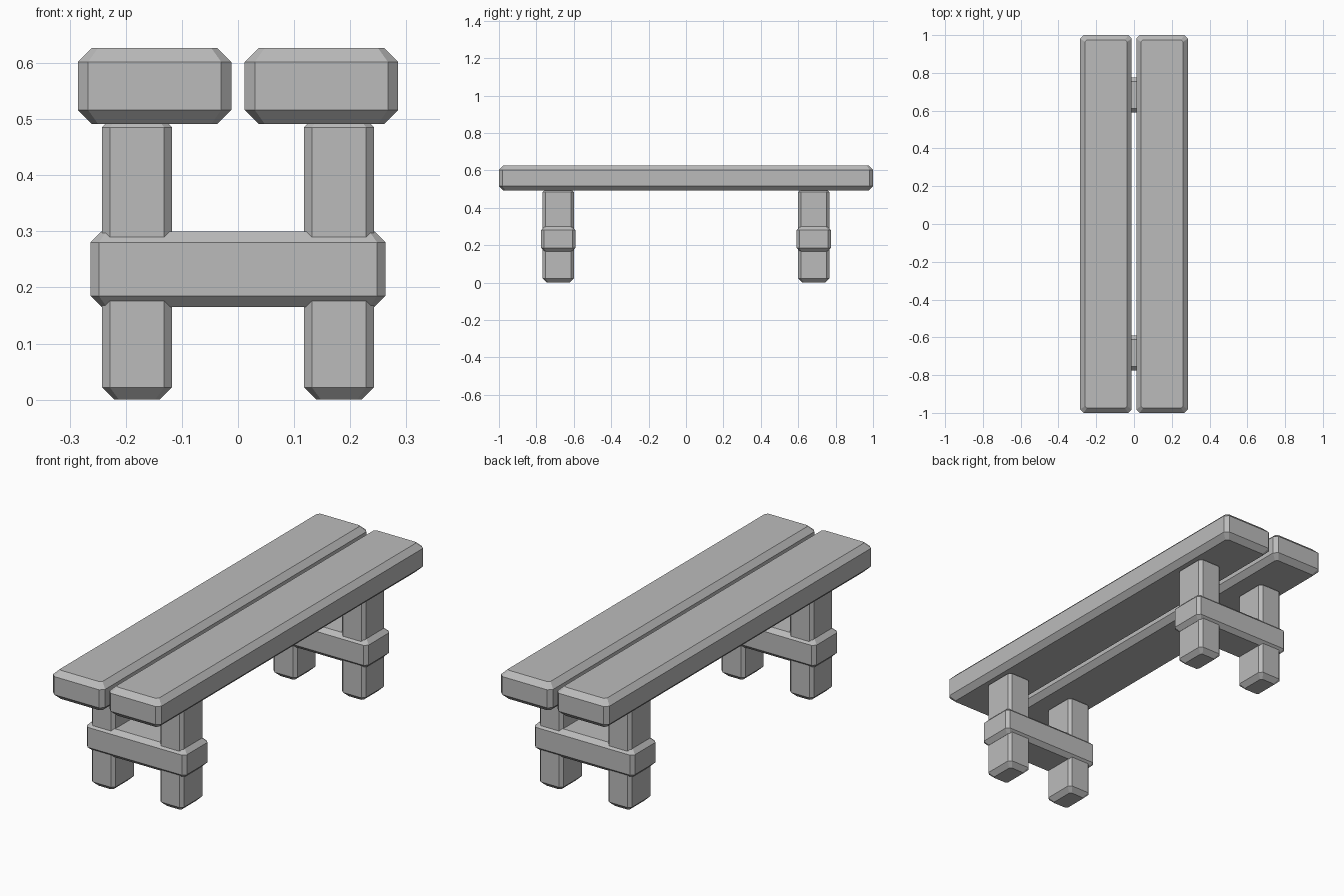
import bpy, bmesh

if "Cube" in bpy.data.objects:
    bpy.data.objects.remove(bpy.data.objects["Cube"])

grey = bpy.data.materials.new("stone grey")
grey.diffuse_color = (0.5, 0.5, 0.5, 1)
grey.use_nodes = True
grey.node_tree.nodes["Principled BSDF"].inputs["Base Color"].default_value = grey.diffuse_color


def octagon(hx, hy, c):
    """Rectangle outline with cut corners."""
    return [(hx - c, -hy), (hx, -hy + c), (hx, hy - c), (hx - c, hy),
            (-hx + c, hy), (-hx, hy - c), (-hx, -hy + c), (-hx + c, -hy)]


def chamfered_block(name, centre, size, corner, edge):
    """Block with cut upright corners (corner) and cut top/bottom edges (edge)."""
    hx, hy, hz = (s / 2 for s in size)
    levels = [(-hz, edge), (-hz + edge, 0), (hz - edge, 0), (hz, edge)]
    bm = bmesh.new()
    rings = []
    for z, inset in levels:
        cut = corner * (0.6 if inset else 1)
        rings.append([bm.verts.new((x, y, z))
                      for x, y in octagon(hx - inset, hy - inset, cut)])
    for low, high in zip(rings, rings[1:]):
        for i in range(8):
            j = (i + 1) % 8
            bm.faces.new((low[i], low[j], high[j], high[i]))
    bm.faces.new(rings[0][::-1])
    bm.faces.new(rings[-1])
    mesh = bpy.data.meshes.new(name)
    bm.to_mesh(mesh)
    bm.free()
    mesh.materials.append(grey)
    obj = bpy.data.objects.new(name, mesh)
    obj.location = centre
    bpy.context.collection.objects.link(obj)
    return obj


# Two long seat planks with a narrow gap
for side, sx in (("left", -1), ("right", 1)):
    chamfered_block(f"seat_plank_{side}", (sx * 0.1485, 0, 0.559),
                    (0.273, 2.0, 0.136), 0.018, 0.025)

# Leg pairs, each tied by a cross beam
for end, sy in (("front", -1), ("back", 1)):
    y = sy * 0.683
    for side, sx in (("left", -1), ("right", 1)):
        chamfered_block(f"{end}_leg_{side}", (sx * 0.18, y, 0.2535),
                        (0.125, 0.166, 0.507), 0.014, 0.022)
    chamfered_block(f"{end}_cross_beam", (0, y, 0.2325),
                    (0.526, 0.185, 0.135), 0.015, 0.02)
